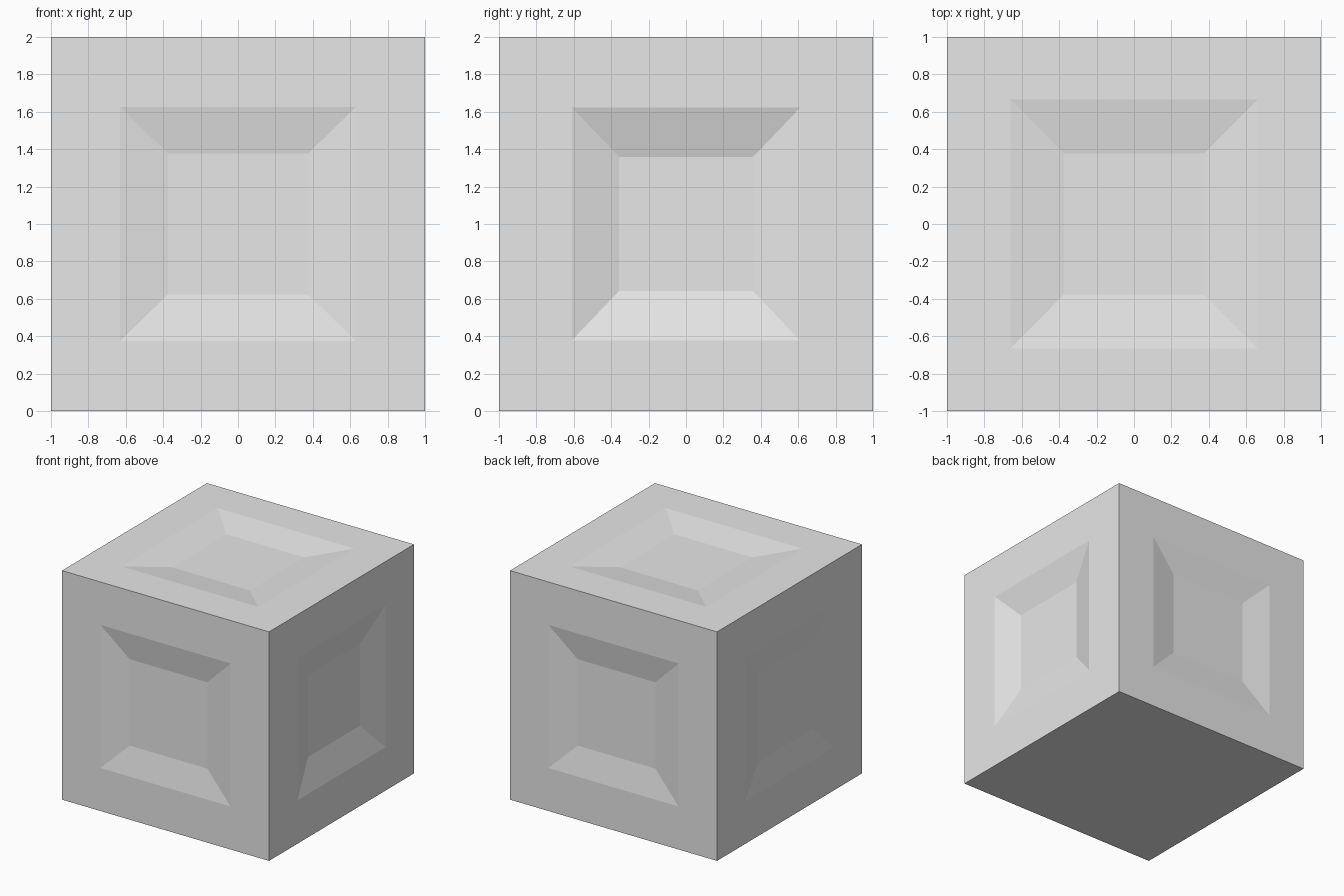
import bpy
import bmesh
from math import copysign
from mathutils import Vector

default = bpy.data.objects.get("Cube")
if default:
    bpy.data.objects.remove(default, do_unlink=True)

# Single plain grey
grey = bpy.data.materials.new("light_grey")
grey.use_nodes = True
colour = (0.8, 0.8, 0.8, 1.0)
grey.diffuse_color = colour
grey.node_tree.nodes["Principled BSDF"].inputs["Base Color"].default_value = colour


def inset_to(bm, face, axis, half_size, depth):
    """Inset a face, then place its new corners at the given half sizes and depth."""
    bmesh.ops.inset_individual(bm, faces=[face], thickness=0.1)
    for vert in face.verts:
        for i in range(3):
            size = 1 - depth if i == axis else half_size[i]
            vert.co[i] = copysign(size, vert.co[i])


def sink_panel(bm, direction, outer, inner, depth):
    """Sink a sloped rectangular panel into the side facing the direction."""
    bm.normal_update()
    direction = Vector(direction)
    face = max(bm.faces, key=lambda f: f.calc_center_median().dot(direction))
    axis = max(range(3), key=lambda i: abs(direction[i]))
    inset_to(bm, face, axis, outer, 0)
    inset_to(bm, face, axis, inner, depth)


# Block with sunken panels on the top and four sides, flat underneath
bm = bmesh.new()
bmesh.ops.create_cube(bm, size=2)
for side in (-1, 1):
    sink_panel(bm, (0, side, 0), (0.63, 0, 0.625), (0.375, 0, 0.377), 0.042)
sink_panel(bm, (1, 0, 0), (0, 0.61, 0.622), (0, 0.358, 0.358), 0.073)
sink_panel(bm, (-1, 0, 0), (0, 0.61, 0.622), (0, 0.375, 0.385), 0.04)
sink_panel(bm, (0, 0, 1), (0.66, 0.665, 0), (0.375, 0.377, 0), 0.042)

mesh = bpy.data.meshes.new("panelled_block")
bm.to_mesh(mesh)
bm.free()
mesh.materials.append(grey)
block = bpy.data.objects.new("panelled_block", mesh)
block.location.z = 1
bpy.context.collection.objects.link(block)
